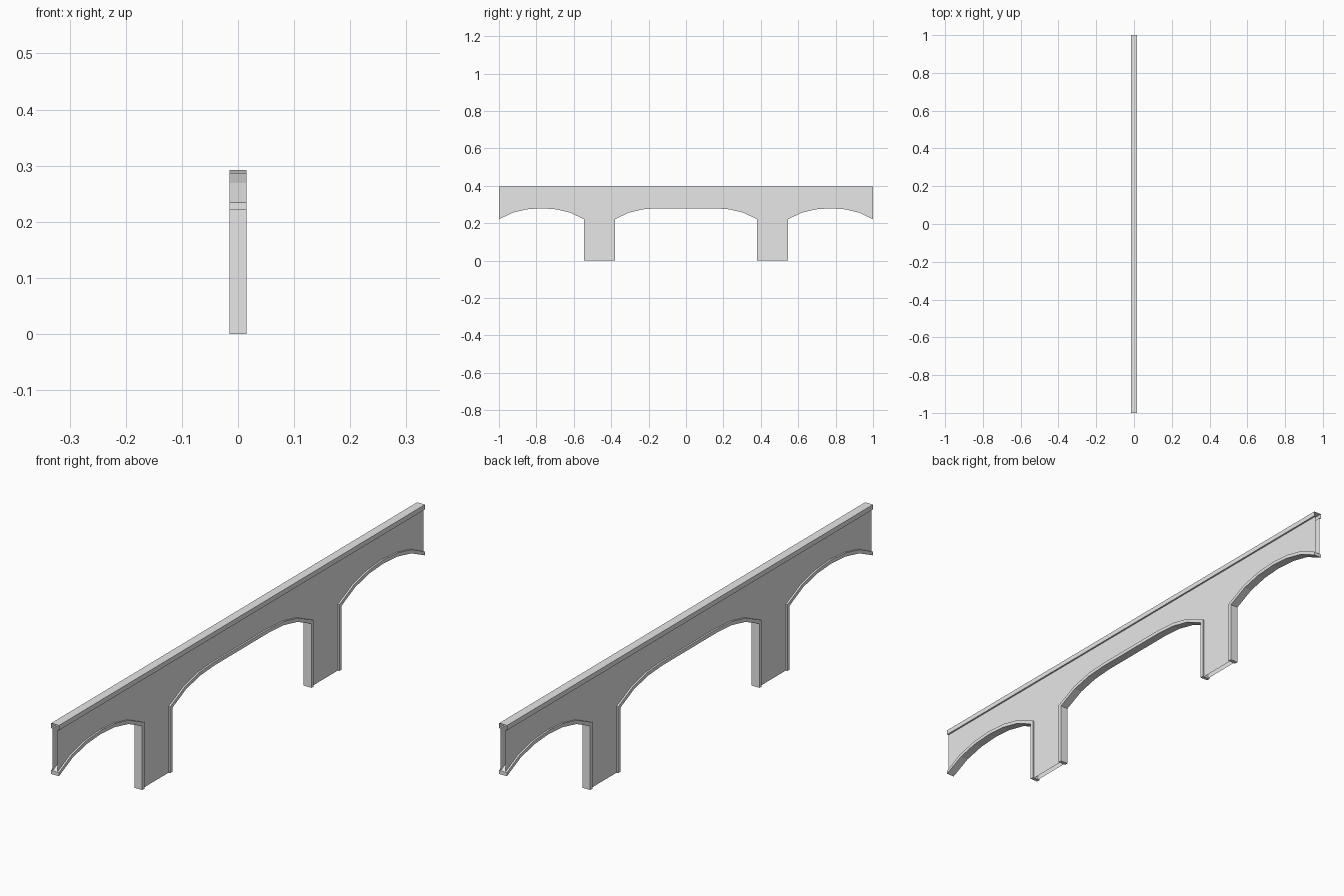
import bpy
from mathutils import Vector

if "Cube" in bpy.data.objects:
    bpy.data.objects.remove(bpy.data.objects["Cube"])

HALF_W = 0.015    # half width of cap and flanges
WEB = 0.009       # half spacing of the recessed wall faces
T = 0.0125        # flange thickness
SPRING, CROWN, TOP, CAP = 0.2215, 0.28, 0.397, 0.38

grey = bpy.data.materials.new("concrete_grey")
grey.diffuse_color = (0.8, 0.8, 0.8, 1)
grey.use_nodes = True
grey.node_tree.nodes["Principled BSDF"].inputs["Base Color"].default_value = grey.diffuse_color


def make(name, verts, faces):
    me = bpy.data.meshes.new(name)
    me.from_pydata(verts, [], faces)
    me.materials.append(grey)
    ob = bpy.data.objects.new(name, me)
    bpy.context.collection.objects.link(ob)
    return ob


def half_arch(y0, d):
    """Points rising from the springing at y0 to the crown, heading d."""
    return [(y0 + d * a, z) for a, z in
            ((0, SPRING), (0.075, 0.257), (0.15, 0.2745), (0.228, CROWN))]


def offset(path):
    """Mitred offset to the left-hand side of the path (into the masonry)."""
    pts = [Vector(p) for p in path]
    nor = []
    for a, b in zip(pts, pts[1:]):
        d = (b - a).normalized()
        nor.append(Vector((-d.y, d.x)))
    out = []
    for i, p in enumerate(pts):
        if abs(abs(p.x) - 1) < 1e-4:      # free end stays vertical
            out.append(p + Vector((0, T)))
            continue
        n0, n1 = nor[max(i - 1, 0)], nor[min(i, len(nor) - 1)]
        m = (n0 + n1).normalized()
        out.append(p + m * (T / m.dot(n0)))
    return out


def flange(name, path):
    """Rim strip following the opening, closed at both ends."""
    verts = []
    for p, q in zip(path, offset(path)):
        verts += [(-HALF_W, p[0], p[1]), (HALF_W, p[0], p[1]),
                  (HALF_W, q[0], q[1]), (-HALF_W, q[0], q[1])]
    n = len(path)
    faces = [(0, 1, 2, 3), tuple(4 * (n - 1) + k for k in (3, 2, 1, 0))]
    for i in range(n - 1):
        a, b = 4 * i, 4 * i + 4
        for k in range(4):
            j = (k + 1) % 4
            faces.append((a + k, b + k, b + j, a + j))
    return make(name, verts, faces)


# opening outlines: two side arches and the flat-topped middle arch
left = half_arch(-1, 1) + half_arch(-0.545, -1)[::-1][1:] + [(-0.545, 0)]
middle = [(-0.38, 0)] + half_arch(-0.38, 1) + half_arch(0.38, -1)[::-1] + [(0.38, 0)]
right = [(-y, z) for y, z in left][::-1]

flange("side_arch_rim_left", left)
flange("middle_arch_rim", middle)
flange("side_arch_rim_right", right)

# recessed wall: two thin faces, open at the ends
outline = [(1, CAP), (-1, CAP)]
for path in (left, middle, right):
    outline += [((p[0] + q[0]) / 2, (p[1] + q[1]) / 2)
                for p, q in zip(path, offset(path))]
n = len(outline)
make("wall", [(x, y, z) for x in (WEB, -WEB) for y, z in outline],
     [tuple(range(n)), tuple(range(2 * n - 1, n - 1, -1))])
# wall order runs so that each face points away from the centre
if bpy.data.objects["wall"].data.polygons[0].normal.x < 0:
    bpy.data.objects["wall"].data.flip_normals()

# cap rail: top, sides and lip underside, open at the ends
section = [(-HALF_W, CAP), (HALF_W, CAP), (HALF_W, TOP), (-HALF_W, TOP)]
lip = [(-WEB, CAP), (-HALF_W, CAP), (-HALF_W, TOP),
       (HALF_W, TOP), (HALF_W, CAP), (WEB, CAP)]
m = len(lip)
make("cap_rail", [(x, y, z) for y in (-1, 1) for x, z in lip],
     [(i, i + m, i + m + 1, i + 1)[::1] for i in range(m - 1)])
cap = bpy.data.objects["cap_rail"].data
if cap.polygons[2].normal.z < 0:
    cap.flip_normals()

# make the rims' faces point outward
import bmesh
for ob in bpy.data.objects:
    if "rim" in ob.name:
        bm = bmesh.new()
        bm.from_mesh(ob.data)
        bmesh.ops.recalc_face_normals(bm, faces=bm.faces)
        bm.to_mesh(ob.data)
        bm.free()
